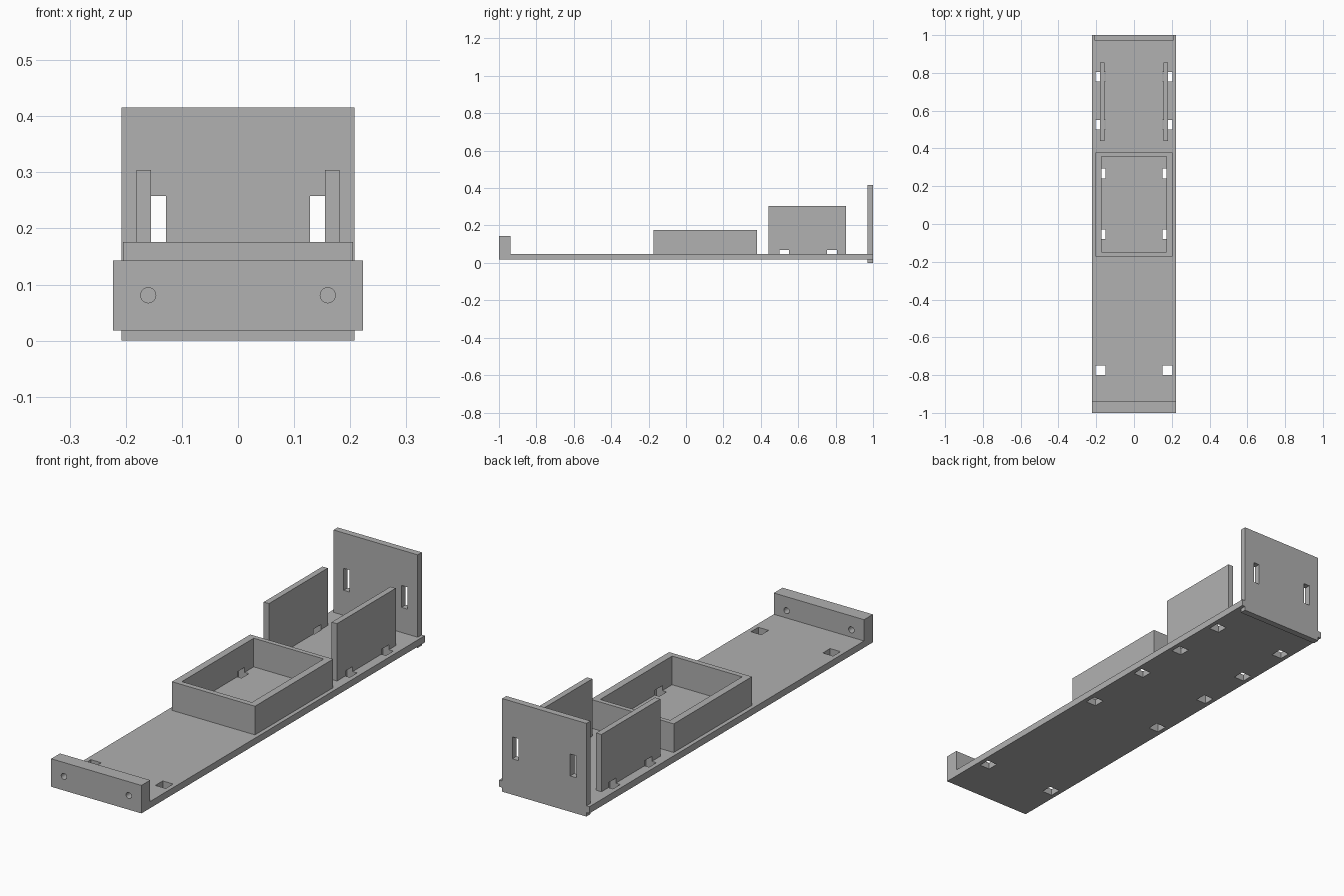
import bpy
import bmesh
from mathutils import Matrix, Vector

cube = bpy.data.objects.get("Cube")
if cube:
    bpy.data.objects.remove(cube, do_unlink=True)

grey = bpy.data.materials.new("plain_grey")
grey.use_nodes = True
GREY = (0.44, 0.44, 0.44, 1)
grey.diffuse_color = GREY
grey.node_tree.nodes["Principled BSDF"].inputs["Base Color"].default_value = GREY


def finish(name, bm):
    mesh = bpy.data.meshes.new(name)
    bmesh.ops.recalc_face_normals(bm, faces=bm.faces)
    bm.to_mesh(mesh)
    bm.free()
    mesh.materials.append(grey)
    obj = bpy.data.objects.new(name, mesh)
    bpy.context.collection.objects.link(obj)
    return obj


def boxes(name, *spans):
    """One object made of boxes, each given as x, y and z ranges."""
    bm = bmesh.new()
    for span in spans:
        size = [hi - lo for lo, hi in span]
        mid = Vector([(lo + hi) / 2 for lo, hi in span])
        bmesh.ops.create_cube(bm, size=1, matrix=Matrix.Translation(mid) @ Matrix.Diagonal((*size, 1)))
    return finish(name, bm)


def both_sides(lo, hi):
    return (lo, hi), (-hi, -lo)


def cut(obj, *cutters):
    for cutter in cutters:
        cutter.hide_render = True
        mod = obj.modifiers.new("cut", "BOOLEAN")
        mod.operation = "DIFFERENCE"
        mod.solver = "EXACT"
        mod.object = cutter
        bpy.context.view_layer.objects.active = obj
        bpy.ops.object.modifier_apply(modifier=mod.name)


BOTTOM, FLOOR = 0.018, 0.048
HALF = 0.223

# Base plate and front wall as one extruded L profile
bm = bmesh.new()
profile = [(-1, BOTTOM), (1, BOTTOM), (1, FLOOR), (-0.938, FLOOR), (-0.938, 0.143), (-1, 0.143)]
face = bm.faces.new([bm.verts.new((-HALF, y, z)) for y, z in profile])
side = bmesh.ops.extrude_face_region(bm, geom=[face])["geom"]
bmesh.ops.translate(bm, vec=(2 * HALF, 0, 0), verts=[v for v in side if isinstance(v, bmesh.types.BMVert)])
base = finish("base_plate", bm)

# Upright parts
back_panel = boxes("back_panel", ((-0.208, 0.208), (0.971, 1), (0, 0.416)))
tray = boxes("tray_frame", ((-0.205, 0.205), (-0.173, 0.379), (FLOOR, 0.176)))
side_panels = [boxes(name, (x, (0.44, 0.855), (FLOOR, 0.304)))
               for name, x in zip(("left_panel", "right_panel"), both_sides(0.155, 0.181))]

# Cutters: strap holes, screw holes, tray opening, back slots
strap_holes = boxes("strap_hole_cutter", *[
    (x, (y - 0.026, y + 0.026), (-0.02, 0.07))
    for y in (-0.774, -0.054, 0.268, 0.525, 0.78) for x in both_sides(0.152, 0.203)])
tray_opening = boxes("tray_opening_cutter", ((-0.173, 0.173), (-0.149, 0.358), (0, 0.3)))
back_slots = boxes("back_slot_cutter", *[
    (x, (0.9, 1.1), (0.16, 0.258)) for x in both_sides(0.128, 0.158)])
bm = bmesh.new()
for x in (-0.16, 0.16):
    bmesh.ops.create_cone(bm, cap_ends=True, segments=32, radius1=0.0135, radius2=0.0135, depth=0.2,
                          matrix=Matrix.Translation((x, -0.97, 0.081)) @ Matrix.Rotation(1.5707963, 4, "X"))
screw_holes = finish("screw_hole_cutter", bm)
panel_notch = boxes("panel_notch_cutter", ((-0.208, 0.208), (0.971, 1.1), (-0.1, 0.2)))

cut(base, strap_holes, screw_holes, panel_notch)
cut(tray, tray_opening, strap_holes)
cut(back_panel, back_slots)
for panel in side_panels:
    cut(panel, strap_holes)

for helper in (strap_holes, tray_opening, back_slots, screw_holes, panel_notch):
    bpy.data.objects.remove(helper, do_unlink=True)
